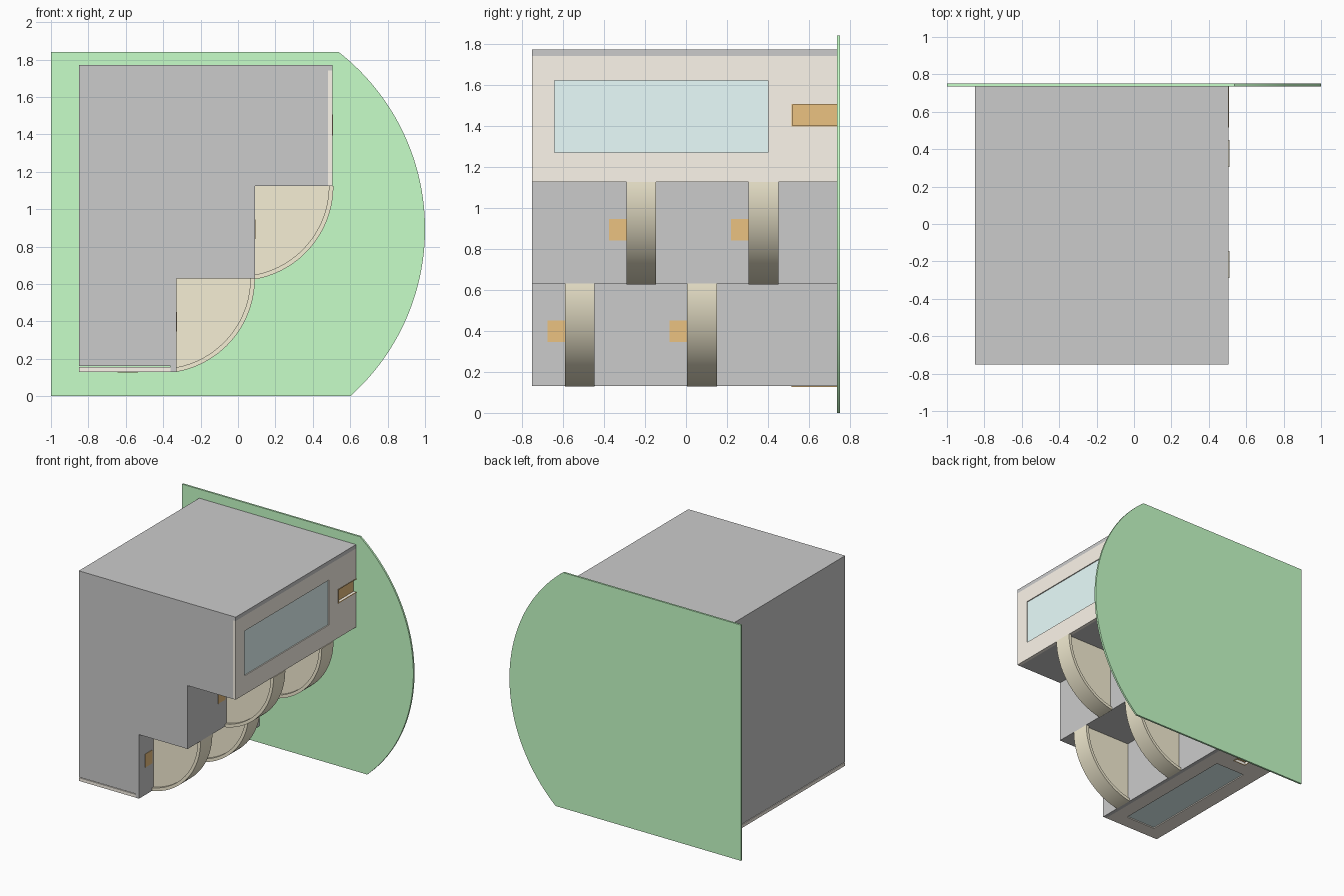
import bpy, math

if "Cube" in bpy.data.objects:
    bpy.data.objects.remove(bpy.data.objects["Cube"])

def material(name, r, g, b):
    m = bpy.data.materials.new(name)
    m.diffuse_color = (r, g, b, 1)
    m.use_nodes = True
    m.node_tree.nodes["Principled BSDF"].inputs["Base Color"].default_value = m.diffuse_color
    return m

GREEN = material("green", .57, 1, .58)
BEIGE = material("beige", .98, .92, .83)
TAN = material("tan", .92, .86, .66)
GLASS = material("glass", .82, .99, .98)
ORANGE = material("orange", .83, .54, .22)

def extrude(name, pts, y0, y1, mat=None, smooth=False):
    """Prism from an x-z outline, running from y0 to y1."""
    n = len(pts)
    verts = [(x, y, z) for y in (y0, y1) for x, z in pts]
    faces = [list(range(n)), list(range(2 * n - 1, n - 1, -1))]
    faces += [[i, i + n, (i + 1) % n + n, (i + 1) % n] for i in range(n)]
    me = bpy.data.meshes.new(name)
    me.from_pydata(verts, [], faces)
    ob = bpy.data.objects.new(name, me)
    bpy.context.collection.objects.link(ob)
    if mat:
        me.materials.append(mat)
    bpy.context.view_layer.objects.active = ob
    bpy.ops.object.select_all(action='DESELECT')
    ob.select_set(True)
    bpy.ops.object.mode_set(mode='EDIT')
    bpy.ops.mesh.select_all(action='SELECT')
    bpy.ops.mesh.normals_make_consistent(inside=False)
    bpy.ops.object.mode_set(mode='OBJECT')
    if smooth:
        bpy.ops.object.shade_smooth_by_angle(angle=math.radians(30))
    return ob

def box(name, x, y, z, mat=None):
    return extrude(name, [(x[0], z[0]), (x[1], z[0]), (x[1], z[1]), (x[0], z[1])], y[0], y[1], mat)

def cut(ob, cutter):
    mod = ob.modifiers.new("recess", 'BOOLEAN')
    mod.operation = 'DIFFERENCE'
    mod.solver = 'EXACT'
    mod.object = cutter
    bpy.context.view_layer.objects.active = ob
    bpy.ops.object.modifier_apply(modifier=mod.name)
    bpy.data.objects.remove(cutter)

def arc(cx, cz, r, a0, a1, n):
    return [(cx + r * math.cos(a0 + (a1 - a0) * i / n),
             cz + r * math.sin(a0 + (a1 - a0) * i / n)) for i in range(n + 1)]

FRONT, BACK = -.75, .735

# Round-edged green back plate
cx, cz, r = -.2, .894, 1.2
edge = arc(cx, cz, r, math.asin(-cz / r), math.asin((1.84 - cz) / r), 64)
extrude("back_plate", [(-1, 0)] + edge + [(-1, 1.84)], BACK, .75, GREEN, True)

# Stepped grey body, leaving room for the two panels
extrude("stepped_body", [(-.85, .16), (-.36, .16), (-.36, .13), (-.33, .13), (-.33, .63),
                         (.09, .63), (.09, 1.125), (.48, 1.125), (.48, 1.74), (.505, 1.74),
                         (.505, 1.77), (-.85, 1.77)], FRONT, BACK)

def panel(name, place, length, window, grip):
    """Panel with sunken window and grip; place(u, d) turns a span along
    the panel and a depth span (0 = outer face) into x and z spans."""
    def part(label, u, y, d, mat=None):
        x, z = place(u, d)
        return box(name + label, sorted(x), y, sorted(z), mat)
    base = part("_panel", length, (FRONT, BACK), (0, .025), BEIGE)
    wy, gy = (-.64, .40), (.52, BACK)
    cut(base, part("_cutter", window, wy, (-.05, .016)))
    cut(base, part("_cutter", grip, (gy[0], .8), (-.05, .05)))
    part("_window", window, wy, (.008, .016), GLASS)
    part("_grip_back", grip, gy, (.02, .027), ORANGE)
    # Thin raised lip around the grip
    t, lip = .005, (-.003, .002)
    part("_grip_lip_low", (grip[0] - t, grip[0]), gy, lip, ORANGE)
    part("_grip_lip_high", (grip[1], grip[1] + t), gy, lip, ORANGE)
    part("_grip_lip_side", (grip[0] - t, grip[1] + t), (gy[0] - t, gy[0]), lip, ORANGE)

# Upright panel on the right face and flat panel underneath
panel("upper", lambda u, d: ([.505 - v for v in d], list(u)), (1.125, 1.74), (1.27, 1.62), (1.40, 1.50))
panel("lower", lambda u, d: (list(u), [.13 + v for v in d]), (-.85, -.36), (-.73, -.47), (-.64, -.54))

def sector(x0, z1, r, big=.508):
    """Part of a disc lying right of x0 and below z1."""
    c = x0 - .088
    return arc(c, z1, r, 0, -math.acos((x0 - c) / r), 40)

# Quarter discs with raised rims, and their orange tabs, on each step
for row, x0, z1, starts in (("lower", -.33, .63, (-.59, .005)), ("upper", .09, 1.125, (-.29, .305))):
    for i, y in enumerate(starts):
        outer, inner = sector(x0, z1, .508), sector(x0, z1, .484)
        extrude(f"{row}_disc_{i + 1}", [(x0, z1)] + inner, y + .02, y + .125, TAN, True)
        extrude(f"{row}_disc_rim_{i + 1}", outer + inner[::-1], y, y + .145, TAN, True)
        box(f"{row}_tab_{i + 1}", (x0 - .005, x0 + .003), (y - .085, y), (z1 - .285, z1 - .18), ORANGE)
